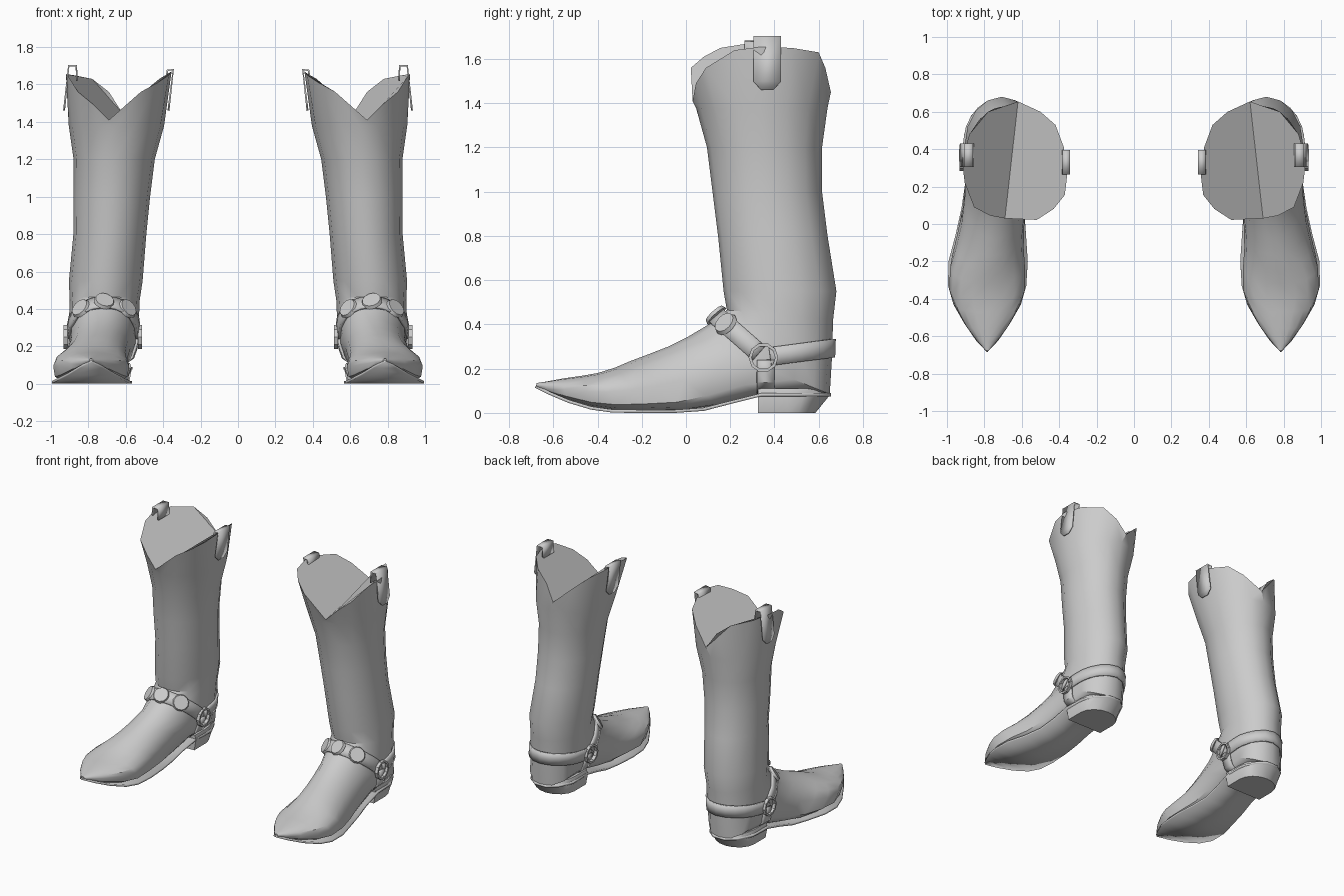
import bpy, bmesh, math
from mathutils import Vector, Matrix
from mathutils.bvhtree import BVHTree

if "Cube" in bpy.data.objects:
    bpy.data.objects.remove(bpy.data.objects["Cube"])

N = 16
grey = bpy.data.materials.new("grey_leather")
grey.diffuse_color = (0.6, 0.6, 0.6, 1)
grey.use_nodes = True
grey.node_tree.nodes["Principled BSDF"].inputs["Base Color"].default_value = grey.diffuse_color


def finish(name, bm, thickness=0.0, angle=35):
    """Turn a bmesh into a mirrored pair of parts."""
    bmesh.ops.recalc_face_normals(bm, faces=bm.faces[:])
    mesh = bpy.data.meshes.new(name)
    bm.to_mesh(mesh)
    bm.free()
    mesh.materials.append(grey)
    ob = bpy.data.objects.new(name, mesh)
    bpy.context.collection.objects.link(ob)
    bpy.ops.object.select_all(action='DESELECT')
    ob.select_set(True)
    bpy.context.view_layer.objects.active = ob
    bpy.ops.object.shade_smooth_by_angle(angle=math.radians(angle))
    if thickness:
        mod = ob.modifiers.new("thickness", 'SOLIDIFY')
        mod.thickness, mod.offset = thickness, 0
    ob.modifiers.new("pair", 'MIRROR').use_mirror_merge = False
    return ob


def skin(bm, rings, closed=True):
    """Bridge consecutive point rows with quads."""
    rows = [[bm.verts.new(p) for p in r] for r in rings]
    n = len(rows[0])
    for a, b in zip(rows, rows[1:]):
        for i in range(n if closed else n - 1):
            j = (i + 1) % n
            bm.faces.new((a[i], a[j], b[j], b[i]))
    return rows


def section(back, front, cx, hw, flat):
    """Oval ring in a tilted plane; flat squares off its back or sole end."""
    b, f = Vector((cx, *back)), Vector((cx, *front))
    mid, half = (b + f) / 2, (f - b) / 2
    pts = []
    for i in range(N):
        q = 2 * math.pi * i / N
        c, s = math.cos(q), math.sin(q)
        if c < -1e-6:
            c = -abs(c) ** (1 - 0.75 * flat)
            s = math.copysign(abs(s) ** (1 - 0.5 * flat), s)
        pts.append(mid + half * c + Vector((hw * s, 0, 0)))
    return pts


# Boot body: scalloped rim, shaft, ankle, then rings turning towards the toe
rim = [(.69, .03, 1.41), (.77, .045, 1.49), (.855, .09, 1.56), (.905, .22, 1.64),
       (.92, .34, 1.655), (.88, .48, 1.65), (.78, .60, 1.63), (.69, .63, 1.56),
       (.62, .655, 1.45), (.50, .60, 1.56), (.42, .53, 1.63), (.375, .41, 1.655),
       (.355, .28, 1.67), (.37, .155, 1.65), (.43, .08, 1.61), (.52, .022, 1.56)]
body = [((.64, 1.38), (.045, 1.38), .65, .255, 0),
        ((.615, 1.2), (.095, 1.2), .662, .217, 0),
        ((.615, 1.0), (.12, 1.0), .675, .205, 0),
        ((.64, .8), (.145, .8), .685, .195, 0),
        ((.68, .55), (.17, .55), .707, .197, 0),
        ((.665, .42), (.185, .465), .713, .187, 0),
        ((.66, .25), (.12, .41), .717, .187, .1),
        ((.65, .085), (.01, .345), .725, .178, .35),
        ((.35, .08), (-.08, .30), .74, .165, .6),
        ((.15, .035), (-.17, .265), .755, .168, .7),
        ((0, .013), (-.25, .235), .77, .18, .8),
        ((-.15, .01), (-.32, .205), .783, .2, .8),
        ((-.3, .01), (-.4, .18), .785, .203, .8),
        ((-.42, .025), (-.47, .168), .785, .17, .8),
        ((-.54, .058), (-.56, .155), .785, .11, .7),
        ((-.63, .095), (-.63, .142), .785, .05, .6),
        ((-.675, .118), (-.675, .135), .785, .01, .5)]
bm = bmesh.new()
rows = skin(bm, [rim] + [section(*r) for r in body])
bm.faces.new(rows[-1])
# Mouth of the shaft: two panels folding into a valley
bm.faces.new(rows[0][:9])
bm.faces.new(rows[0][8:] + rows[0][:1])
bmesh.ops.recalc_face_normals(bm, faces=bm.faces[:])
tree = BVHTree.FromBMesh(bm)
finish("boot_body", bm)

# Sole with welt: y, z, half width, centre
sole = [(-.68, .12, .003, .785), (-.62, .09, .06, .785), (-.53, .052, .122, .785),
        (-.43, .022, .18, .785), (-.33, .008, .209, .785), (-.2, .007, .212, .78),
        (-.05, .007, .187, .765), (.08, .016, .168, .755), (.2, .047, .16, .745),
        (.34, .082, .165, .735), (.5, .082, .165, .728), (.6, .082, .115, .725),
        (.655, .082, .045, .722)]
bm = bmesh.new()
skin(bm, [[(c - w, y, z), (c + w, y, z)] for y, z, w, c in sole], closed=False)
finish("sole", bm, 0.014)

# Heel block: flat front, rounded and undercut back
bm = bmesh.new()


def heel_ring(z, hw, back):
    pts = [(.728 - hw, .325, z), (.728 + hw, .325, z)]
    for i in range(9):
        a = math.pi * i / 8
        pts.append((.728 + hw * math.cos(a), .46 + (back - .46) * math.sin(a), z))
    return pts


rows = skin(bm, [heel_ring(0, .145, .585), heel_ring(.08, .16, .65), heel_ring(.11, .15, .63)])
bm.faces.new(rows[0])
bm.faces.new(rows[-1])
finish("heel", bm)


def surface(origin, direction, lift):
    """Point on the boot seen from outside along a direction."""
    hit, normal, _, _ = tree.ray_cast(origin + direction * 0.45, -direction)
    return (hit if hit else origin + direction * 0.2) + direction * lift, normal or direction


def strap(name, samples, across, width):
    """Ribbon hugging the boot surface."""
    bm = bmesh.new()
    skin(bm, [[surface(o + across * width * s, d, .008)[0] for s in (-.5, 0, .5)]
              for o, d in samples], closed=False)
    finish(name, bm, 0.014)


X = Vector((1, 0, 0))


def fan(centre, forward, steps=14):
    return [(centre, (X * math.cos(math.pi * i / steps) + forward * math.sin(math.pi * i / steps)))
            for i in range(steps + 1)]


# Harness straps
instep_mid, instep_dir = Vector((.715, .33, .27)), Vector((0, -.75, .66)).normalized()
strap("instep_strap", fan(instep_mid, instep_dir), Vector((0, .66, .75)), .085)
strap("heel_strap", fan(Vector((.715, .38, .255)), Vector((0, .99, .13)).normalized()),
      Vector((0, -.13, .99)), .083)
for side, label in ((1, "outer"), (-1, "inner")):
    strap(label + "_under_strap", [(Vector((.728, .36, z)), X * side) for z in (.24, .19, .14, .09)],
          Vector((0, 1, 0)), .08)

    # Harness ring: octagonal hoop
    mid = surface(Vector((.715, .35, .25)), X * side, .018)[0]
    bm = bmesh.new()
    hoops = []
    for i in range(10):
        a = 2 * math.pi * i / 10
        out = Vector((0, math.cos(a), math.sin(a)))
        hoops.append([mid + out * r + X * h for r, h in
                      ((.067, -.012), (.067, .012), (.053, .012), (.053, -.012))])
    skin(bm, hoops + hoops[:1])
    bmesh.ops.remove_doubles(bm, verts=bm.verts[:], dist=1e-5)
    finish(label + "_harness_ring", bm)

# Round studs across the instep
bm = bmesh.new()
for deg in (58, 90, 122):
    a = math.radians(deg)
    d = X * math.cos(a) + instep_dir * math.sin(a)
    p, n = surface(instep_mid, d, .018)
    turn = n.to_track_quat('Z', 'Y').to_matrix().to_4x4()
    bmesh.ops.create_cone(bm, cap_ends=True, segments=12, radius1=.057, radius2=.05,
                          depth=.018, matrix=Matrix.Translation(p) @ turn)
finish("instep_studs", bm)


# Pull tabs: bands folded over the rim, long pointed leaf outside
def pull_tab(name, y0, y1, low, top, fold, inside):
    bm = bmesh.new()
    low, top, fold, inside = (Vector((p[0], 0, p[1])) for p in (low, top, fold, inside))
    knee = low.lerp(top, .16)
    path = [(low, .035), (knee, 0), (top, 0), (fold, 0), (inside, 0)]
    skin(bm, [[p + Vector((0, y0 + t, 0)), p + Vector((0, y1 - t, 0))] for p, t in path],
         closed=False)
    finish(name, bm, 0.01, 20)


pull_tab("outer_pull_tab", .305, .43, (.93, 1.46), (.905, 1.70), (.865, 1.70), (.86, 1.62))
pull_tab("inner_pull_tab", .265, .395, (.372, 1.46), (.346, 1.68), (.378, 1.675), (.385, 1.6))
